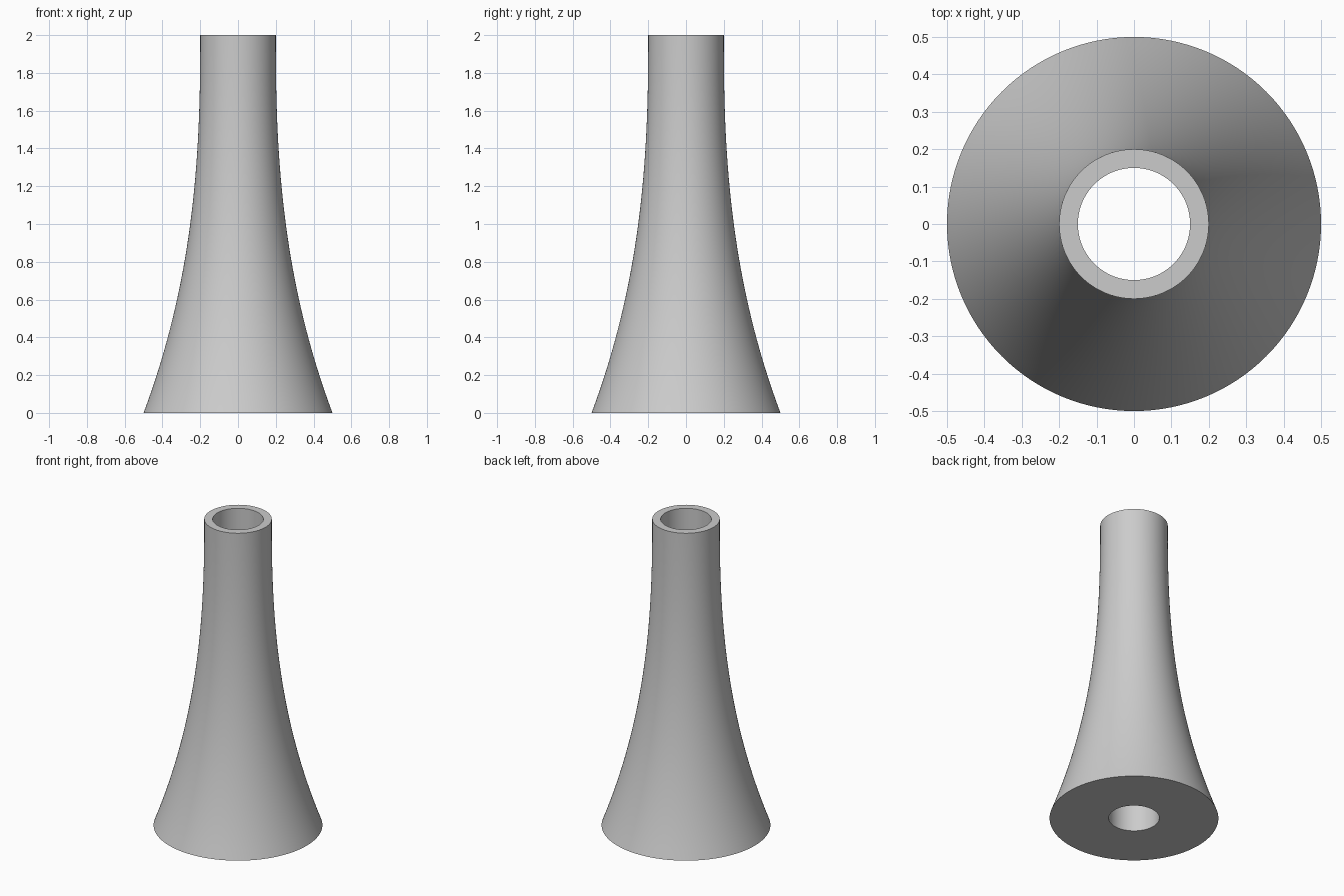
import bpy, bmesh, math
from mathutils import Matrix

if "Cube" in bpy.data.objects:
    bpy.data.objects.remove(bpy.data.objects["Cube"], do_unlink=True)

HEIGHT, BASE_R, TOP_R, BORE_R = 2.0, 0.5, 0.2, 0.15
SIDES, RINGS = 128, 32

# Single grey material
grey = bpy.data.materials.new("light grey")
grey.use_nodes = True
colour = (0.6, 0.6, 0.6, 1.0)
grey.diffuse_color = colour
grey.node_tree.nodes["Principled BSDF"].inputs["Base Color"].default_value = colour

# Closed cross-section: flared outer wall, then the straight bore
profile = []
for i in range(RINGS + 1):
    t = i / RINGS
    profile.append((TOP_R + (BASE_R - TOP_R) * (1 - t) ** 2.5, HEIGHT * t))
profile += [(BORE_R, HEIGHT), (BORE_R, 0)]

# Revolve the section around the vertical axis
bm = bmesh.new()
loops = []
for s in range(SIDES):
    turn = Matrix.Rotation(math.tau * s / SIDES, 3, "Z")
    loops.append([bm.verts.new(turn @ bm.verts.new((r, 0, z)).co) for r, z in profile])
bmesh.ops.delete(bm, geom=[v for v in bm.verts if v not in {w for l in loops for w in l}],
                 context="VERTS")
for s in range(SIDES):
    a, b = loops[s], loops[(s + 1) % SIDES]
    for i in range(len(profile)):
        j = (i + 1) % len(profile)
        bm.faces.new((a[i], b[i], b[j], a[j]))
bmesh.ops.recalc_face_normals(bm, faces=bm.faces)

mesh = bpy.data.meshes.new("flared_tube")
bm.to_mesh(mesh)
bm.free()
mesh.materials.append(grey)
tube = bpy.data.objects.new("flared_tube", mesh)
bpy.context.collection.objects.link(tube)

# Smooth walls with crisp rims
bpy.ops.object.select_all(action="DESELECT")
tube.select_set(True)
bpy.context.view_layer.objects.active = tube
bpy.ops.object.shade_smooth_by_angle(angle=math.radians(30))
